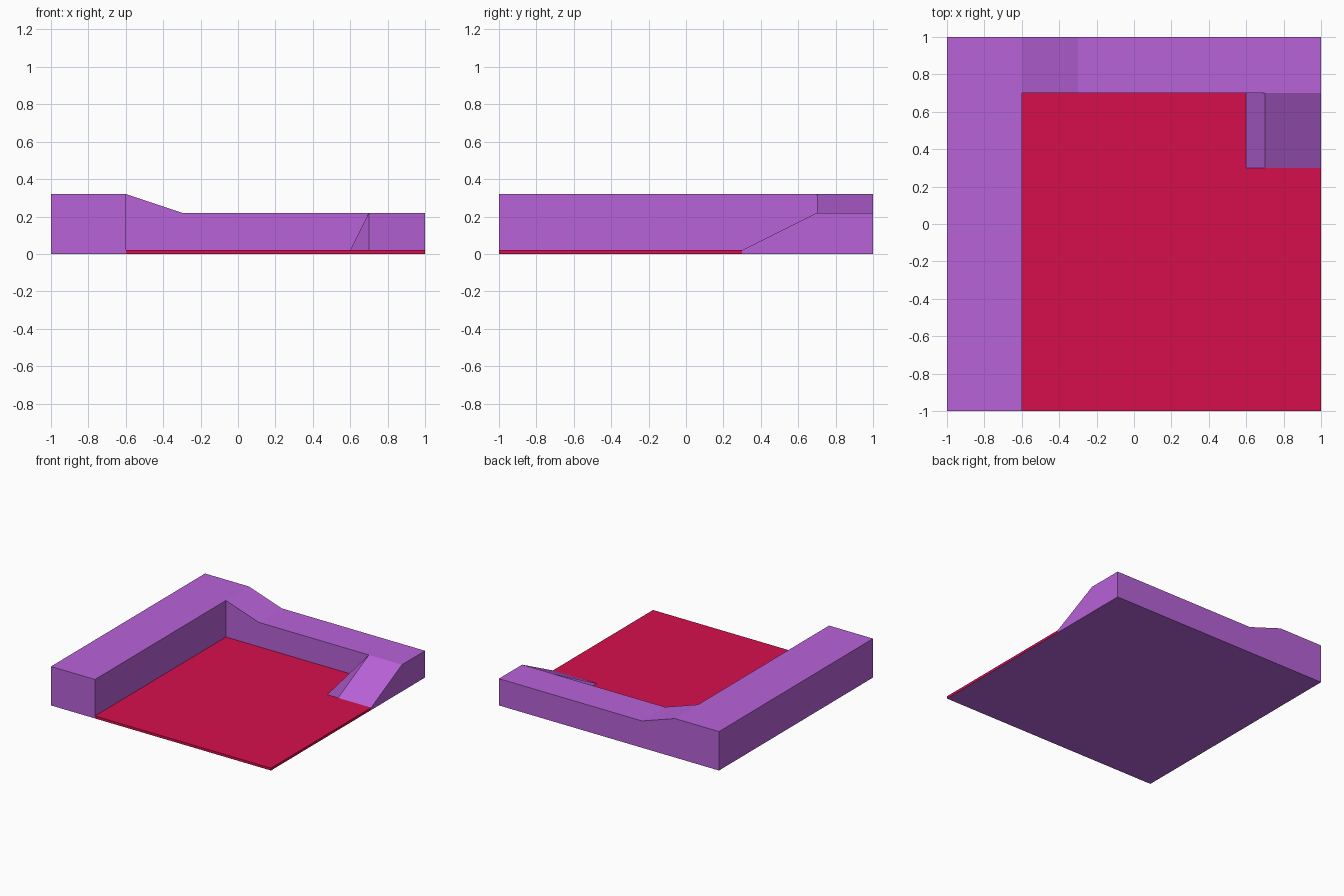
import bpy
import bmesh

cube = bpy.data.objects.get("Cube")
if cube:
    bpy.data.objects.remove(cube, do_unlink=True)


def material(name, rgb):
    mat = bpy.data.materials.new(name)
    mat.use_nodes = True
    mat.diffuse_color = (*rgb, 1)
    mat.node_tree.nodes["Principled BSDF"].inputs["Base Color"].default_value = (*rgb, 1)
    return mat


purple = material("purple", (0.48, 0.122, 0.69))
crimson = material("crimson", (0.67, 0.0045, 0.075))


def raised_plan(name, plan, height, materials):
    """Closed solid over counter-clockwise plan faces; the top follows height(x, y).
    The first material covers top and sides, the last one the underside."""
    bm = bmesh.new()
    points = sorted({p for face in plan for p in face})
    low = {p: bm.verts.new((*p, 0)) for p in points}
    high = {p: bm.verts.new((*p, height(*p))) for p in points}
    edges = {(a, b) for face in plan for a, b in zip(face, face[1:] + face[:1])}
    for face in plan:
        bm.faces.new([high[p] for p in face])
        under = bm.faces.new([low[p] for p in reversed(face)])
        under.material_index = len(materials) - 1
    # Sides only along the outer boundary of the plan
    for a, b in sorted(edges):
        if (b, a) not in edges:
            bm.faces.new((low[a], low[b], high[b], high[a]))
    mesh = bpy.data.meshes.new(name)
    bm.to_mesh(mesh)
    bm.free()
    for mat in materials:
        mesh.materials.append(mat)
    obj = bpy.data.objects.new(name, mesh)
    bpy.context.collection.objects.link(obj)
    return obj


def rect(x0, x1, y0, y1):
    return [(x0, y0), (x1, y0), (x1, y1), (x0, y1)]


FLOOR, LOW, TALL = 0.02, 0.22, 0.32
INNER_X, INNER_Y = -0.6, 0.7
RAMP_X, RAMP_CREST, RAMP_Y = 0.6, 0.7, 0.3

# Tall right wall turning the corner and stepping down to the low back wall
tall_plan = [(-1, -1), (INNER_X, -1), (INNER_X, INNER_Y), (INNER_X, 1), (-1, 1)]
raised_plan("corner_wall",
            [tall_plan, rect(INNER_X, -0.3, INNER_Y, 1), rect(-0.3, 1, INNER_Y, 1)],
            lambda x, y: TALL if x < -0.5 else LOW, [purple])

# Ramp with a twisted flank, rising from the floor to the back wall
raised_plan("ramp",
            [rect(RAMP_X, RAMP_CREST, RAMP_Y, INNER_Y), rect(RAMP_CREST, 1, RAMP_Y, INNER_Y)],
            lambda x, y: LOW if x >= RAMP_CREST and y >= INNER_Y else FLOOR, [purple])

# Thin floor fitted around the ramp, with a purple underside
floor_plan = [(INNER_X, -1), (1, -1), (1, RAMP_Y), (RAMP_X, RAMP_Y),
              (RAMP_X, INNER_Y), (INNER_X, INNER_Y)]
raised_plan("floor", [floor_plan], lambda x, y: FLOOR, [crimson, purple])
